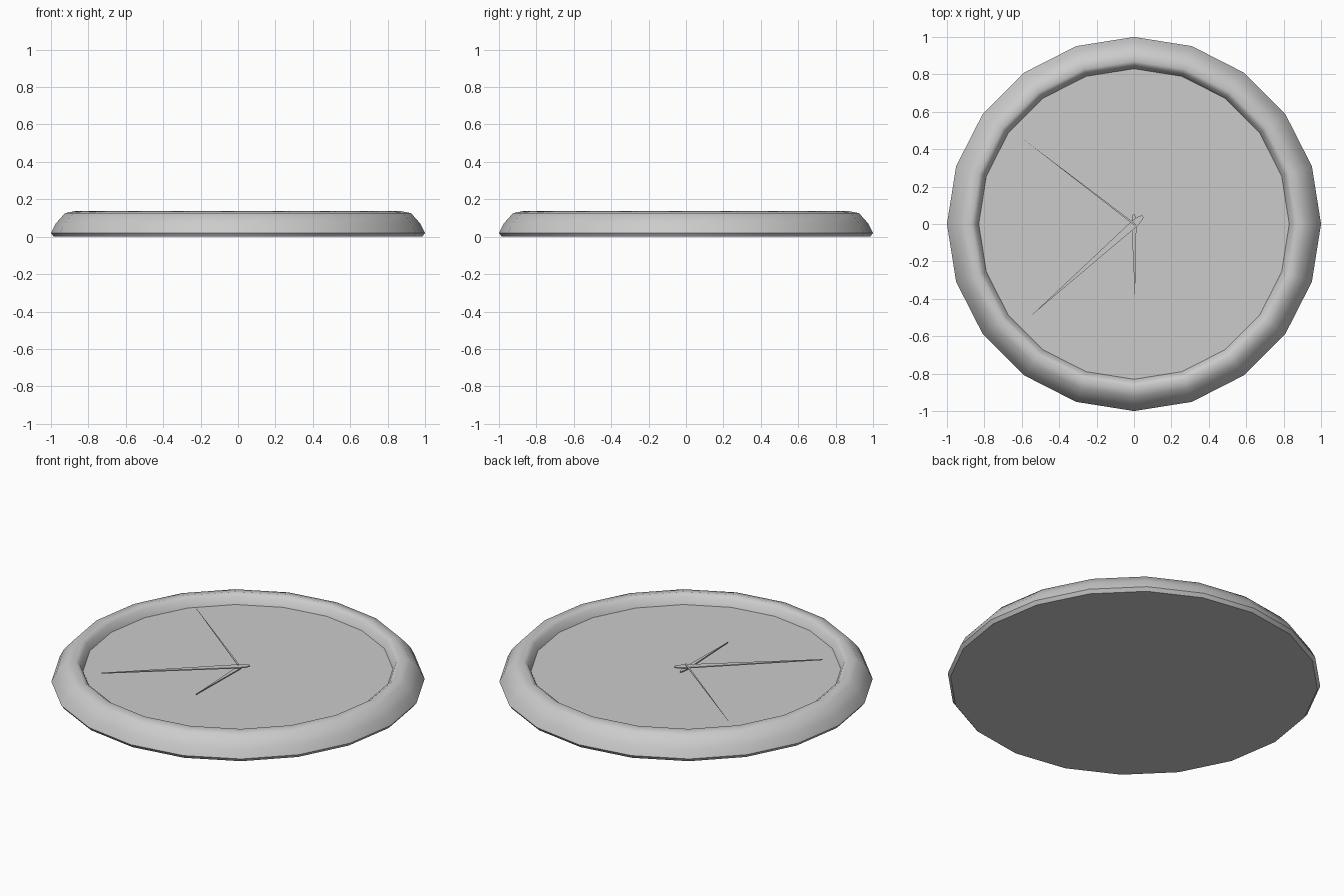
import bpy, bmesh, math

if "Cube" in bpy.data.objects:
    bpy.data.objects.remove(bpy.data.objects["Cube"])

SIDES = 20


def make_object(name, bm):
    bmesh.ops.recalc_face_normals(bm, faces=bm.faces[:])
    mesh = bpy.data.meshes.new(name)
    bm.to_mesh(mesh)
    bm.free()
    obj = bpy.data.objects.new(name, mesh)
    bpy.context.collection.objects.link(obj)
    return obj


def lathe(name, profile, angle):
    """Revolve an (r, z) profile; its two ends are capped with flat polygons."""
    bm = bmesh.new()
    rings = []
    for r, z in profile:
        rings.append([bm.verts.new((r * math.cos(2 * math.pi * i / SIDES),
                                    r * math.sin(2 * math.pi * i / SIDES), z))
                      for i in range(SIDES)])
    for a, b in zip(rings, rings[1:]):
        for i in range(SIDES):
            j = (i + 1) % SIDES
            bm.faces.new((a[i], a[j], b[j], b[i]))
    bm.faces.new(rings[0])
    bm.faces.new(rings[-1])
    obj = make_object(name, bm)
    bpy.ops.object.select_all(action='DESELECT')
    obj.select_set(True)
    bpy.context.view_layer.objects.active = obj
    bpy.ops.object.shade_smooth_by_angle(angle=math.radians(angle))
    return obj


def hand(name, tip, tail, half_width, z, thick=0.006):
    """Thin tapered plate from a rounded tail to a sharp tip, pivoting at the centre."""
    length = math.hypot(*tip)
    outline = [(length, 0), (0.0, half_width), (-0.6 * tail, 0.8 * half_width),
               (-0.92 * tail, 0.4 * half_width), (-tail, 0),
               (-0.92 * tail, -0.4 * half_width), (-0.6 * tail, -0.8 * half_width),
               (0.0, -half_width)]
    bm = bmesh.new()
    face = bm.faces.new([bm.verts.new((x, y, 0)) for x, y in outline])
    ext = bmesh.ops.extrude_face_region(bm, geom=[face])
    top = [v for v in ext["geom"] if isinstance(v, bmesh.types.BMVert)]
    bmesh.ops.translate(bm, verts=top, vec=(0, 0, thick))
    obj = make_object(name, bm)
    obj.location.z = z
    obj.rotation_euler.z = math.atan2(tip[1], tip[0])
    return obj


# Case: flat back, rounded rim and recessed dial
lathe("clock_case", [(0.985, 0.0), (1.0, 0.02), (0.975, 0.07), (0.925, 0.126),
                     (0.87, 0.137), (0.848, 0.122), (0.83, 0.08)], 50)

# Hands, stacked above the dial
hand("hour_hand", (0.005, -0.40), 0.055, 0.013, 0.086)
hand("minute_hand", (-0.55, -0.49), 0.065, 0.02, 0.098)
hand("second_hand", (-0.60, 0.46), 0.01, 0.005, 0.112, 0.003)
